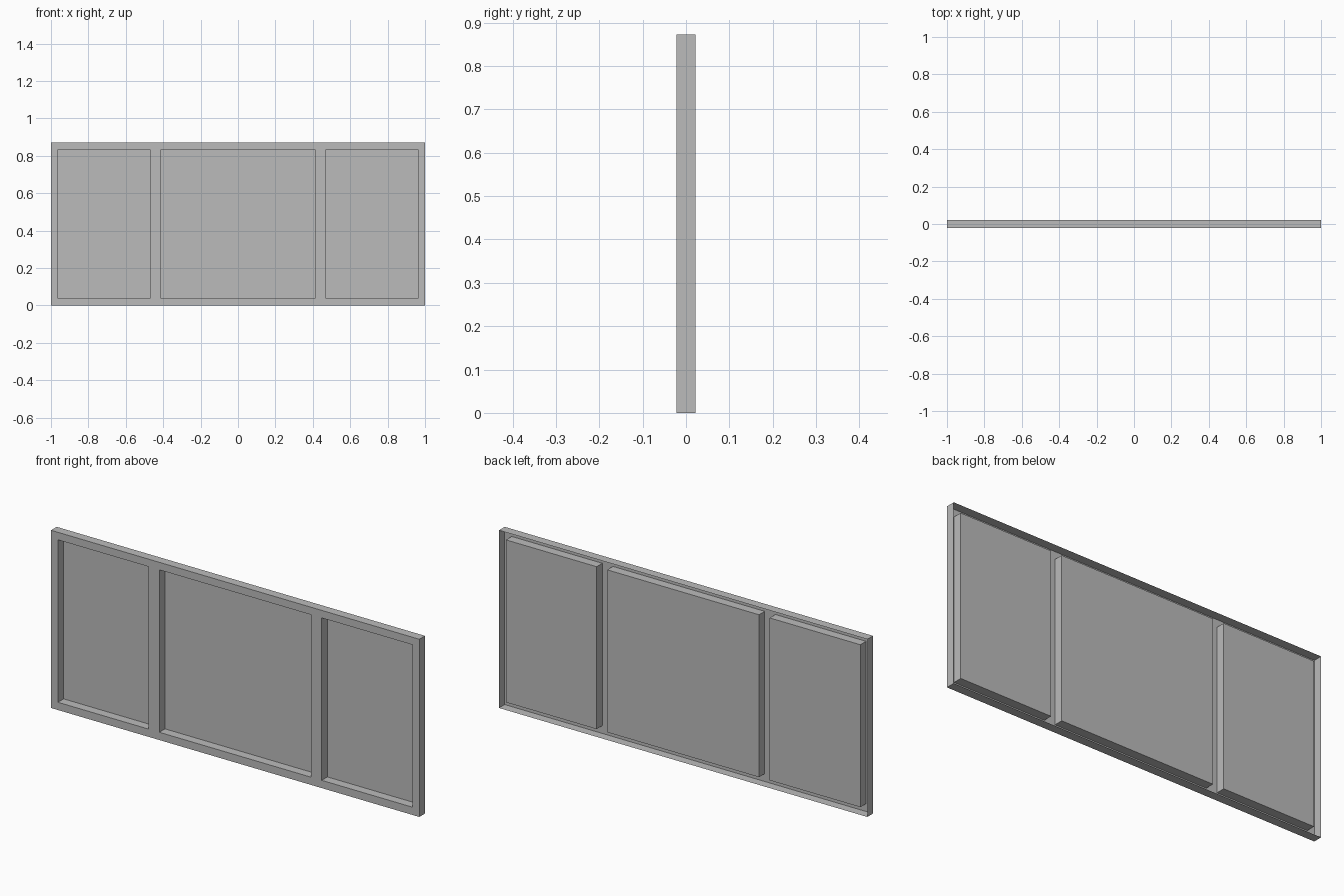
import bpy, bmesh

cube = bpy.data.objects.get("Cube")
if cube:
    bpy.data.objects.remove(cube, do_unlink=True)

HEIGHT = 0.872
FRONT, BACK = -0.022, 0.022
BOTTOM, TOP = 0.038, 0.835          # panel openings
OPENINGS = {"right_panel": (-0.962, -0.47),
            "centre_panel": (-0.412, 0.412),
            "left_panel": (0.47, 0.962)}

grey = bpy.data.materials.new("mid_grey")
grey.use_nodes = True
grey.diffuse_color = (0.5, 0.5, 0.5, 1)
grey.node_tree.nodes["Principled BSDF"].inputs["Base Color"].default_value = (0.5, 0.5, 0.5, 1)


def finish(bm, name):
    mesh = bpy.data.meshes.new(name)
    bm.to_mesh(mesh)
    bm.free()
    mesh.materials.append(grey)
    obj = bpy.data.objects.new(name, mesh)
    bpy.context.collection.objects.link(obj)


def rectangle(bm, x0, x1, z0, z1, y):
    corners = [(x0, z0), (x1, z0), (x1, z1), (x0, z1)]
    return [bm.verts.new((x, y, z)) for x, z in corners]


def walls(bm, near, far, outward):
    """Join two rectangles with four walls facing out or in."""
    for i in range(4):
        j = (i + 1) % 4
        quad = [near[i], far[i], far[j], near[j]]
        bm.faces.new(quad[::-1] if outward else quad)


# Frame: flat front sheet with three openings, and an open-backed outer rim
bm = bmesh.new()
xs = [-1] + [x for span in OPENINGS.values() for x in span] + [1]
zs = [0, BOTTOM, TOP, HEIGHT]
grid = [[bm.verts.new((x, FRONT, z)) for z in zs] for x in xs]
for i in range(len(xs) - 1):
    for k in range(len(zs) - 1):
        if not (i % 2 and k == 1):
            bm.faces.new((grid[i][k], grid[i + 1][k], grid[i + 1][k + 1], grid[i][k + 1]))
walls(bm, rectangle(bm, -1, 1, 0, HEIGHT, FRONT), rectangle(bm, -1, 1, 0, HEIGHT, BACK), True)
bmesh.ops.remove_doubles(bm, verts=bm.verts, dist=0.0001)
finish(bm, "frame")

# Recessed panels: shallow trays set into the openings, flush with the rim's back
for name, (x0, x1) in OPENINGS.items():
    bm = bmesh.new()
    near = rectangle(bm, x0, x1, BOTTOM, TOP, FRONT)
    far = rectangle(bm, x0, x1, BOTTOM, TOP, BACK)
    walls(bm, near, far, False)
    bm.faces.new(far)
    finish(bm, name)
